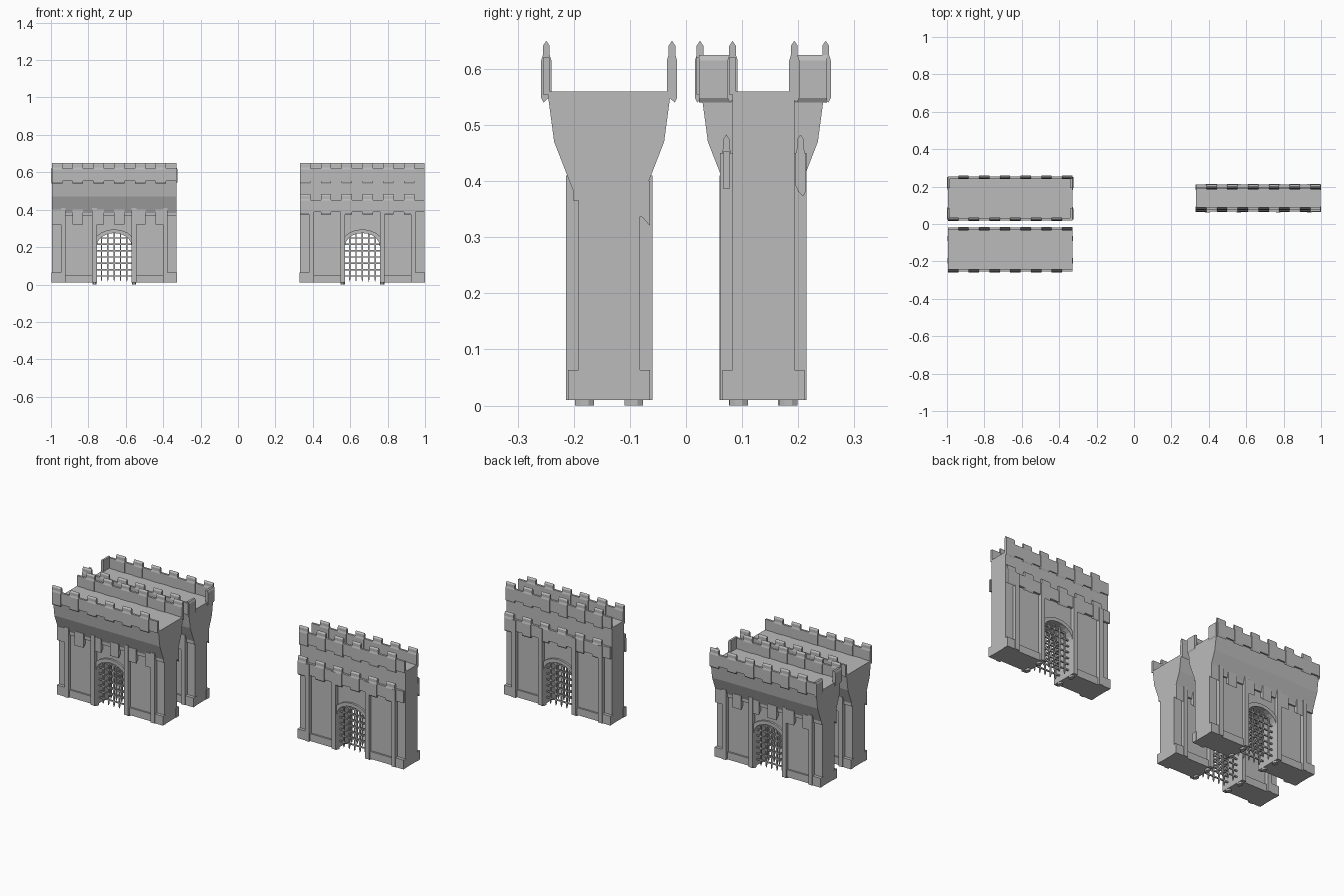
import bpy, bmesh
from math import sin, cos, pi

cube = bpy.data.objects.get("Cube")
if cube:
    bpy.data.objects.remove(cube, do_unlink=True)

stone = bpy.data.materials.new("grey stone")
stone.use_nodes = True
stone.diffuse_color = (0.5, 0.5, 0.5, 1)
bsdf = stone.node_tree.nodes["Principled BSDF"]
bsdf.inputs["Base Color"].default_value = stone.diffuse_color
bsdf.inputs["Roughness"].default_value = 0.9

HALF = 0.333            # half length of a gatehouse
PITCH = HALF / 3        # six merlons and six gaps per side
CORE = 0.055            # half depth of the wall core
GATE = 0.093            # half width of the gateway
SPRING, RISE = 0.205, 0.07


class Part:
    """Collects prisms into one named object."""

    def __init__(self, name, cx, cy):
        self.name, self.cx, self.cy = name, cx, cy
        self.bm = bmesh.new()

    def prism(self, outline, axis, lo, hi):
        # outline is (x, z) for axis y, (y, z) for axis x, (x, y) for axis z
        def place(p, t):
            a, b = p
            return {"x": (t, a, b), "y": (a, t, b), "z": (a, b, t)}[axis]
        rings = [[self.bm.verts.new(place(p, t)) for p in outline] for t in (lo, hi)]
        self.bm.faces.new(rings[0])
        self.bm.faces.new(rings[1][::-1])
        n = len(outline)
        for i in range(n):
            j = (i + 1) % n
            self.bm.faces.new((rings[0][i], rings[1][i], rings[1][j], rings[0][j]))

    def box(self, x0, x1, y0, y1, z0, z1):
        self.prism([(x0, y0), (x1, y0), (x1, y1), (x0, y1)], "z", z0, z1)

    def finish(self):
        bmesh.ops.recalc_face_normals(self.bm, faces=self.bm.faces)
        mesh = bpy.data.meshes.new(self.name)
        self.bm.to_mesh(mesh)
        self.bm.free()
        mesh.materials.append(stone)
        obj = bpy.data.objects.new(self.name, mesh)
        obj.location = (self.cx, self.cy, 0)
        bpy.context.collection.objects.link(obj)


def arch(a, rise, steps=10):
    return [(-a * cos(pi * i / steps), SPRING + rise * sin(pi * i / steps))
            for i in range(steps + 1)]


def merlon_profile(y, s, z):
    # hanging foot, bulging waist and pointed cap; z is the deck height
    pts = [(-0.004, -0.012), (0.005, -0.02), (0.009, -0.012), (0.009, 0.055),
           (0.006, 0.065), (0.006, 0.081), (0, 0.09), (-0.006, 0.081),
           (-0.006, 0.065), (-0.009, 0.055), (-0.009, 0.0)]
    return [(y + s * a, z + b) for a, b in pts]


def teeth(s):
    # spans of the merlons; the back row is the front row turned half round
    for i in range(6):
        x0 = -HALF + i * PITCH
        x1 = x0 + PITCH / 2
        yield (x0, x1) if s < 0 else (-x1, -x0)


def battlement(name, cx, cy, offset, z):
    part = Part(name, cx, cy)
    for s in (-1, 1):
        y = s * offset
        part.box(-HALF, HALF, y - 0.006, y + 0.006, z - 0.006, z + 0.06)
        for x0, x1 in teeth(s):
            part.prism(merlon_profile(y, s, z), "x", x0, x1)
    part.finish()


def gatehouse(label, cx, cy, flared, wings):
    # wall core with gateway
    wall = Part(label + "_wall", cx, cy)
    top = 0.385 if flared else 0.56
    wall.prism([(-HALF, 0.01), (-GATE, 0.01)] + arch(GATE, RISE) +
               [(GATE, 0.01), (HALF, 0.01), (HALF, top), (-HALF, top)], "y", -CORE, CORE)
    wall.finish()

    # flared upper storey
    if flared:
        upper = Part(label + "_flared_storey", cx, cy)
        half = [(0.063, 0.38), (0.098, 0.47), (0.11, 0.56)]
        upper.prism(half + [(-y, z) for y, z in half[::-1]], "x", -HALF, HALF)
        upper.finish()

    # plinths, pilasters, gate jambs and arch trim on both faces
    trim = Part(label + "_trim", cx, cy)
    pil_top = 0.41 if flared else 0.45
    for s in (-1, 1):
        def slab(x0, x1, depth, z0, z1):
            trim.box(x0, x1, *sorted((s * 0.045, s * depth)), z0, z1)
        for m in (-1, 1):
            slab(*sorted((m * 0.116, m * HALF)), 0.065, 0.01, 0.052)
            slab(*sorted((m * 0.28, m * (HALF + 0.002))), 0.073, 0.01, 0.063)
            slab(*sorted((m * 0.26, m * 0.285)), 0.077, 0.01, pil_top)
            slab(*sorted((m * GATE, m * 0.118)), 0.077, 0.01, pil_top)
            foot = [(m * 0.1055 + 0.0125 * cos(pi * (i + .5) / 4),
                     s * 0.044 + 0.018 * sin(pi * (i + .5) / 4)) for i in range(8)]
            trim.prism(foot, "z", 0.0, 0.012)
        trim.prism(arch(GATE, RISE) + arch(0.117, 0.09)[::-1], "y",
                   *sorted((s * 0.045, s * 0.066)))
    trim.finish()

    # string course with hanging teeth
    if flared:
        course = Part(label + "_hanging_course", cx, cy)
        for s in (-1, 1):
            course.box(-HALF, HALF, *sorted((s * 0.05, s * 0.064)), 0.365, 0.4)
            for x0, x1 in teeth(s):
                course.prism([(s * 0.05, 0.34), (s * 0.06, 0.335), (s * 0.073, 0.32),
                              (s * 0.073, 0.4), (s * 0.05, 0.4)], "x", x0, x1)
        course.finish()
    else:
        battlement(label + "_lower_battlement", cx, cy, 0.066, 0.393)

    # top battlement
    edge = 0.112 if flared else 0.055
    battlement(label + "_top_battlement", cx, cy, edge, 0.56)

    # short return walls at both ends
    if wings:
        ends = Part(label + "_end_parapets", cx, cy)
        for m in (-1, 1):
            for s in (-1, 1):
                ends.prism([(m * (HALF - 0.012) + a * m, z) for a, z in
                            [(0, 0.555), (0.012, 0.54), (0.017, 0.548), (0.017, 0.615),
                             (0.012, 0.625), (0, 0.625)]],
                           "y", *sorted((s * 0.055, s * 0.114)))
        ends.finish()

    # barred gates, one behind each face
    bars = Part(label + "_gate_bars", cx, cy)
    r = 0.0035
    for y in (-0.035, 0.035):
        for i in range(-2, 3):
            x = i * 0.034
            tip = SPRING + RISE * (1 - (x / GATE) ** 2) ** 0.5
            bars.prism([(x - r, 0.028), (x, 0.014), (x + r, 0.028), (x + r, tip + 0.004),
                        (x - r, tip + 0.004)], "y", y - r, y + r)
        for i in range(7):
            z = 0.045 + i * 0.034
            w = GATE if z < SPRING else GATE * (1 - ((z - SPRING) / RISE) ** 2) ** 0.5
            bars.box(-w - 0.003, w + 0.003, y - r, y + r, z - r, z + r)
    bars.finish()


gatehouse("front_gatehouse", -0.662, -0.137, True, False)
gatehouse("rear_gatehouse", -0.662, 0.137, True, True)
gatehouse("straight_gatehouse", 0.665, 0.138, False, False)
